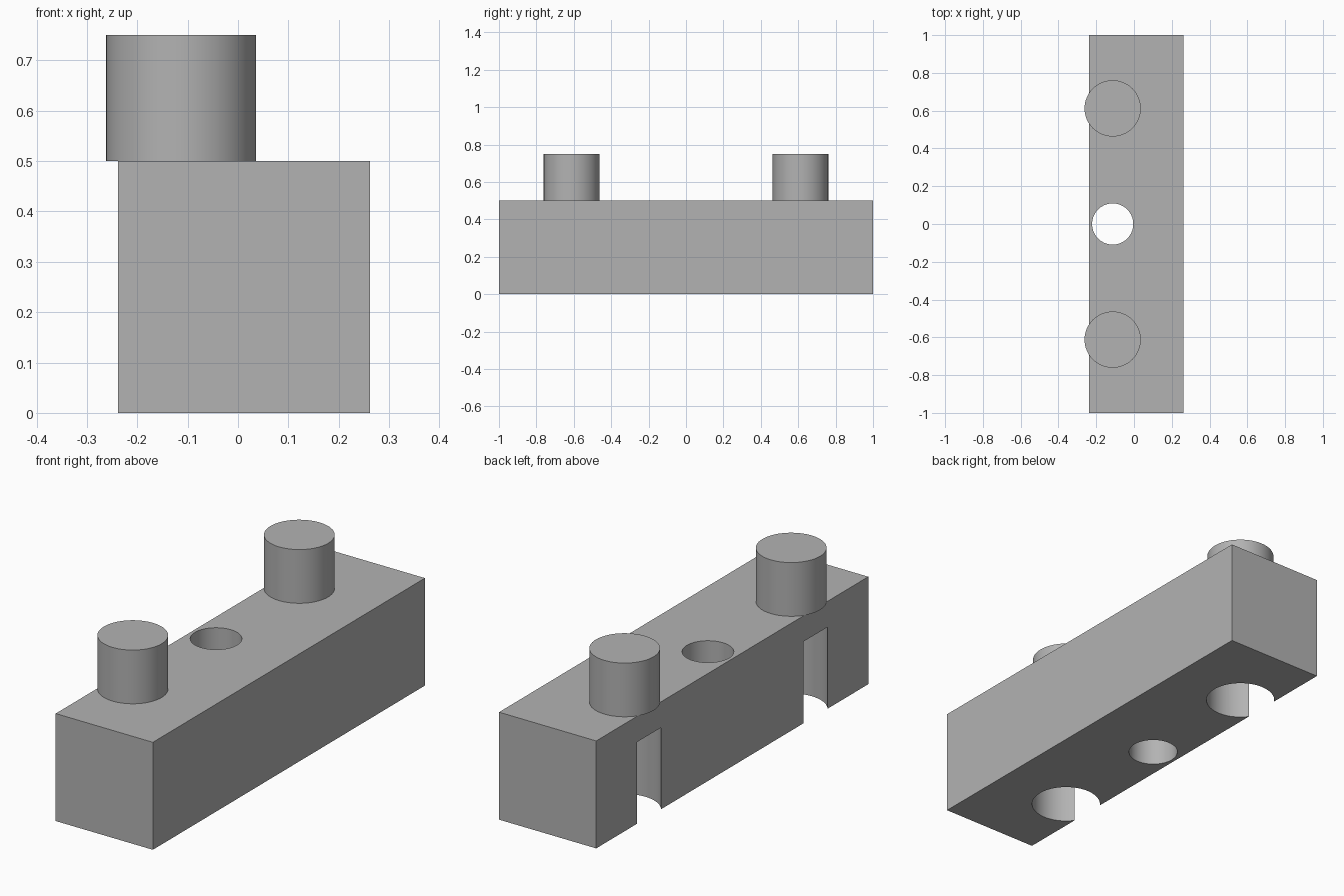
import bpy
import math

default = bpy.data.objects.get("Cube")
if default:
    bpy.data.objects.remove(default, do_unlink=True)

grey = bpy.data.materials.new("plain_grey")
grey.use_nodes = True
COLOUR = (0.45, 0.45, 0.45, 1)
grey.diffuse_color = COLOUR
grey.node_tree.nodes["Principled BSDF"].inputs["Base Color"].default_value = COLOUR

HEIGHT = 0.5
HOLE_X = -0.113    # pegs and holes share one line beside the block's centre
PEG_Y = 0.612


def cylinder(name, radius, y, bottom, top):
    bpy.ops.mesh.primitive_cylinder_add(
        vertices=64, radius=radius, depth=top - bottom,
        location=(HOLE_X, y, (bottom + top) / 2))
    obj = bpy.context.object
    obj.name = name
    obj.data.materials.append(grey)
    return obj


def smooth(obj):
    bpy.ops.object.select_all(action='DESELECT')
    obj.select_set(True)
    bpy.context.view_layer.objects.active = obj
    bpy.ops.object.shade_smooth_by_angle(angle=math.radians(30))


# Long block
bpy.ops.mesh.primitive_cube_add(size=1, location=(0.012, 0, HEIGHT / 2))
block = bpy.context.object
block.name = "block"
block.scale = (0.5, 2, HEIGHT)
bpy.ops.object.transform_apply(location=False, rotation=False, scale=True)
block.data.materials.append(grey)

# Through hole in the middle, and sockets open at the bottom and side
cutters = [cylinder("through_hole_cutter", 0.109, 0, -0.1, HEIGHT + 0.1)]
for side, y in (("front", -PEG_Y), ("back", PEG_Y)):
    cutters.append(cylinder(side + "_socket_cutter", 0.153, y, -0.1, 0.38))

bpy.context.view_layer.objects.active = block
for cutter in cutters:
    cut = block.modifiers.new(cutter.name, 'BOOLEAN')
    cut.operation = 'DIFFERENCE'
    cut.solver = 'EXACT'
    cut.object = cutter
    bpy.ops.object.modifier_apply(modifier=cut.name)
    bpy.data.objects.remove(cutter, do_unlink=True)
smooth(block)

# Round pegs on top, overhanging the side slightly
for side, y in (("front", -PEG_Y), ("back", PEG_Y)):
    smooth(cylinder(side + "_peg", 0.149, y, HEIGHT, 0.75))
